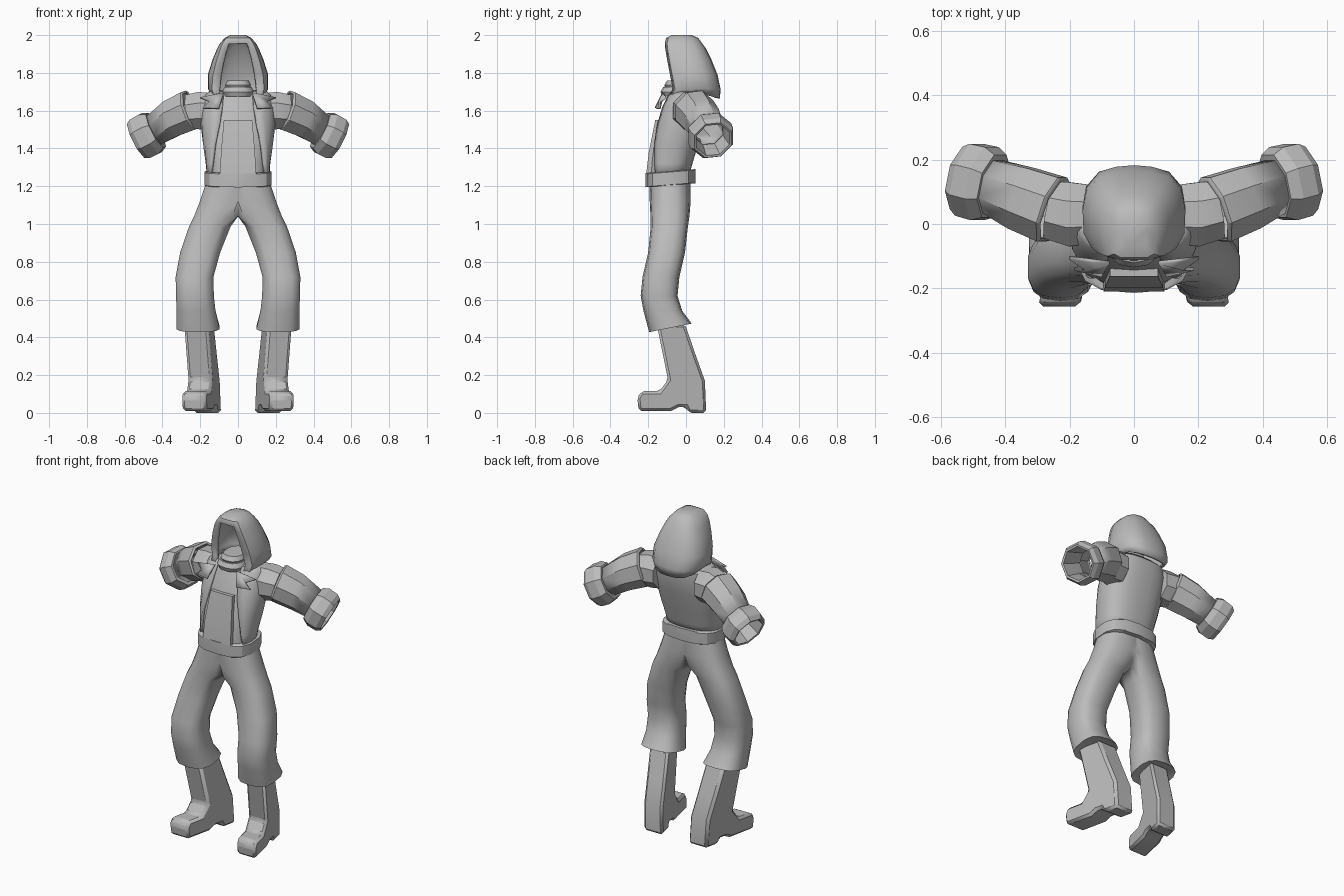
import bpy, bmesh, math
from mathutils import Vector

if "Cube" in bpy.data.objects:
    bpy.data.objects.remove(bpy.data.objects["Cube"])

grey = bpy.data.materials.new("plain grey")
grey.diffuse_color = (0.5, 0.5, 0.5, 1)
grey.use_nodes = True
grey.node_tree.nodes["Principled BSDF"].inputs["Base Color"].default_value = grey.diffuse_color


def finish(name, bm, mirror=False, solid=0, bevel=0, angle=30):
    """Turn a bmesh into a named object with modifiers and shading."""
    bmesh.ops.recalc_face_normals(bm, faces=bm.faces)
    me = bpy.data.meshes.new(name)
    bm.to_mesh(me)
    bm.free()
    ob = bpy.data.objects.new(name, me)
    bpy.context.collection.objects.link(ob)
    me.materials.append(grey)
    if solid:
        m = ob.modifiers.new("thickness", 'SOLIDIFY')
        m.thickness, m.offset = solid, -1
    if bevel:
        m = ob.modifiers.new("bevel", 'BEVEL')
        m.width, m.segments, m.limit_method = bevel, 1, 'ANGLE'
    if mirror:
        ob.modifiers.new("mirror", 'MIRROR')
    bpy.ops.object.select_all(action='DESELECT')
    ob.select_set(True)
    bpy.context.view_layer.objects.active = ob
    bpy.ops.object.shade_smooth_by_angle(angle=math.radians(angle))
    return ob


def loft(rings, closed=True, caps=True, close_from=None):
    """Skin a list of equally long point rings."""
    bm = bmesh.new()
    rows = [[bm.verts.new(p) for p in r] for r in rings]
    n = len(rows[0])
    for i, (a, b) in enumerate(zip(rows, rows[1:])):
        wrap = closed or (close_from is not None and i >= close_from)
        for k in range(n if wrap else n - 1):
            j = (k + 1) % n
            bm.faces.new((a[k], a[j], b[j], b[k]))
    if caps and closed:
        bm.faces.new(rows[0])
    if caps:
        bm.faces.new(rows[-1])
    return bm


def ring(z, cx, rx, yf, yb, n=16, p=0.8, gap=0.0, tilt=0.0):
    """Rounded box ring; a gap leaves an opening at the front."""
    cy, ry = (yf + yb) / 2, (yb - yf) / 2
    pw = lambda v: math.copysign(abs(v) ** p, v)
    a0 = math.asin((gap / rx) ** (1 / p)) if gap else 0
    pts = []
    for k in range(n):
        t = k / (n - 1) if gap else k / n
        a = a0 + t * (2 * math.pi - 2 * a0)
        y = cy - ry * pw(math.cos(a))
        pts.append(Vector((cx + rx * pw(math.sin(a)), y, z + tilt * (y - cy))))
    return pts


def tube_rings(path, n=8):
    """Octagonal rings along a path of (point, radius, direction)."""
    out = []
    for c, r, d in path:
        d = Vector(d).normalized()
        u = d.cross(Vector((0, 1, 0))).normalized()
        v = d.cross(u)
        out.append([Vector(c) + r * (math.cos(a) * u + math.sin(a) * v)
                    for a in (2 * math.pi * (k + .5) / n for k in range(n))])
    return out


# shirt and jacket share one body shape: z, half width, front y, back y, jacket gap
body = [(1.25, .16, -.20, .015, .15), (1.32, .165, -.195, .035, .14),
        (1.42, .18, -.18, .065, .125), (1.53, .192, -.15, .095, .10),
        (1.62, .19, -.12, .115, .085), (1.68, .175, -.09, .115, .08)]
finish("shirt", loft([ring(z, 0, w - .012, f, b - .012, 20) for z, w, f, b, g in body]
                     + [ring(1.71, 0, .10, -.08, .08, 20)]))
finish("jacket", loft([ring(z, 0, w + .006, f - .012, b, 20, gap=g)
                       for z, w, f, b, g in body]
                      + [ring(1.705, 0, .15, -.08, .09, 20, gap=.08)],
                      closed=False, caps=False), solid=.015)

# raised front panel on the shirt
panel = [[(-w, y, z), (w, y, z), (w, y + .03, z), (-w, y + .03, z)]
         for w, y, z in ((.095, -.21, 1.27), (.09, -.197, 1.38), (.075, -.163, 1.55))]
finish("front_panel", loft(panel))

# pointed lapels
bm = bmesh.new()
bm.faces.new([bm.verts.new(p) for p in
              ((.075, -.115, 1.69), (.20, -.10, 1.665), (.15, -.135, 1.645),
               (.185, -.135, 1.61), (.10, -.155, 1.61))])
finish("lapel", bm, mirror=True, solid=.012)

# neck scarf rolls
for i, (z, r) in enumerate(((1.70, .085), (1.735, .07))):
    finish(f"neck_roll_{i + 1}", loft(
        [ring(z - .025, 0, r - .01, -.125 + .02 * i, .05, 14),
         ring(z, 0, r, -.135 + .02 * i, .05, 14),
         ring(z + .025, 0, r - .012, -.12 + .02 * i, .05, 14)]))

# belt, higher at the back
finish("belt", loft([ring(z, 0, w, -.215, .05, 14, .7, tilt=.08) for z, w in
                     ((1.205, .17), (1.208, .18), (1.275, .18), (1.28, .165))]))

# hood: z, opening half width, half width, front y, back y
hood = [(1.665, .095, .14, -.095, .18), (1.715, .10, .16, -.07, .183),
        (1.79, .09, .16, -.085, .167), (1.87, .075, .135, -.10, .135),
        (1.93, .06, .11, -.11, .105), (1.957, .05, .095, -.112, .085),
        (1.985, .04, .07, -.105, .065), (2.0, .02, .04, -.075, .03)]
rows = []
for z, o, w, f, b in hood:
    half = [(o, f), (.5 * (o + w) + .008, f + .012), (w * .98, f + .055), (w, (f + b) / 2),
            (w * .93, f + .74 * (b - f)), (w * .68, f + .92 * (b - f)), (w * .35, b - .005)]
    lift = lambda y: .035 * max(0, 1 - abs(y - .05) / .12) if z < 1.68 else 0
    rows.append([Vector((x, y, z + lift(y))) for x, y in half] + [Vector((0, b, z))]
                + [Vector((-x, y, z + lift(y))) for x, y in reversed(half)])
finish("hood", loft(rows, closed=False, close_from=5), solid=.018, angle=45)

# shoulders, sleeves and open cuffs
d0, d1, d2 = (1, .2, -.15), (.88, .33, -.32), (.87, .22, -.45)
finish("shoulder", loft(tube_rings([((.14, .03, 1.60), .10, (1, 0, 0)),
                                    ((.20, .03, 1.60), .108, (1, 0, -.1)),
                                    ((.26, .045, 1.595), .098, d0)])), mirror=True)
finish("sleeve", loft(tube_rings([((.245, .04, 1.605), .105, d1),
                                  ((.255, .045, 1.602), .114, d1),
                                  ((.35, .08, 1.56), .107, d1),
                                  ((.445, .118, 1.495), .09, d2)]), caps=False),
       mirror=True, solid=.008, angle=20)
c, ax = Vector((.435, .118, 1.495)), Vector(d2).normalized()
finish("cuff", loft(tube_rings([(c + ax * t, r, d2) for t, r in
                                ((.0, .088), (.0, .108), (.035, .126), (.09, .124),
                                 (.115, .108), (.112, .096), (.03, .085), (-.04, .08))]),
                    caps=False), mirror=True, angle=20)

# baggy trousers: one leg, cut at the middle and mirrored
leg = [(1.22, 0, .172, -.195, .025), (1.12, .04, .165, -.192, .025),
       (1.04, .10, .135, -.188, .018), (.985, .15, .112, -.187, .01),
       (.85, .20, .108, -.20, -.005), (.72, .23, .102, -.23, -.035),
       (.62, .228, .102, -.24, -.045), (.54, .222, .105, -.225, -.02),
       (.45, .212, .117, -.195, .03), (.46, .212, .085, -.165, .005)]
rings = [ring(z, cx, rx, f, b, 14, .75, tilt=.2 if z < .5 else 0) for z, cx, rx, f, b in leg]
for r in rings:
    for p in r:
        p.x = max(p.x, 0)
bm = loft(rings)
bmesh.ops.delete(bm, geom=[f for f in bm.faces if all(v.co.x < 1e-5 for v in f.verts)],
                 context='FACES')
bmesh.ops.remove_doubles(bm, verts=bm.verts, dist=1e-4)
finish("trousers", bm, mirror=True, angle=40)

# boots: one side profile given width, toes turned out
profile = [(-.155, .47), (-.095, .175), (-.14, .115), (-.235, .115), (-.258, .08),
           (-.25, .01), (-.08, .01), (-.04, .03), (0, .03), (.015, 0),
           (.107, 0), (.10, .17), (.05, .31), (-.005, .47)]
sides = [[(.175 - .22 * y + .03 * z + s * .064, y, z) for y, z in profile] for s in (-1, 1)]
finish("boot", loft(sides), mirror=True, bevel=.014)
